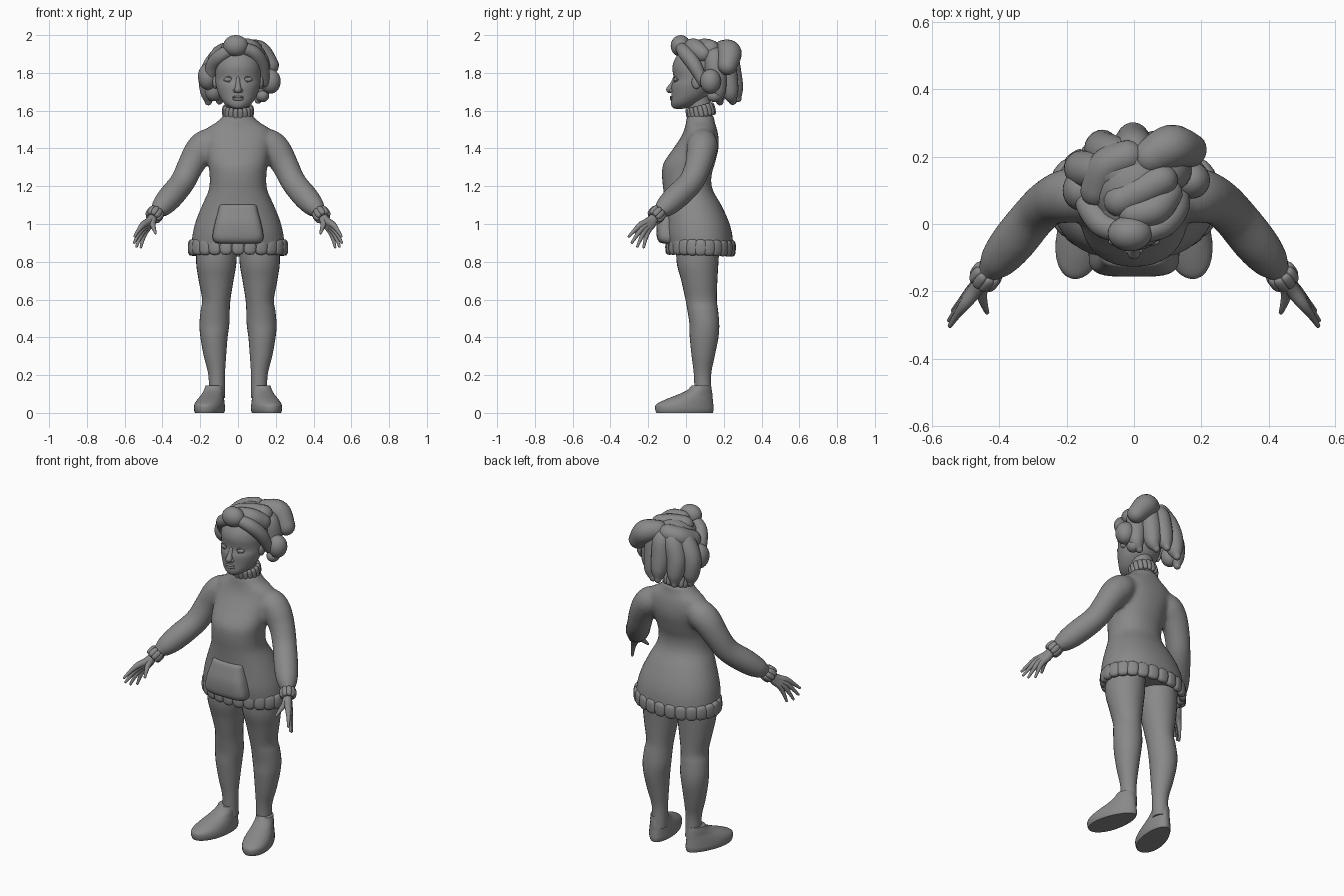
import bpy, bmesh, math, random
from mathutils import Vector, Matrix

if "Cube" in bpy.data.objects:
    bpy.data.objects.remove(bpy.data.objects["Cube"])
random.seed(4)
grey = bpy.data.materials.new("dark_grey")
grey.diffuse_color = (.25, .25, .25, 1)
grey.use_nodes = True
grey.node_tree.nodes["Principled BSDF"].inputs["Base Color"].default_value = grey.diffuse_color


def finish(name, bm, mirror=False):
    bmesh.ops.recalc_face_normals(bm, faces=bm.faces)
    for f in bm.faces:
        f.smooth = True
    me = bpy.data.meshes.new(name)
    bm.to_mesh(me)
    bm.free()
    me.set_sharp_from_angle(angle=math.radians(50))
    me.materials.append(grey)
    ob = bpy.data.objects.new(name, me)
    bpy.context.collection.objects.link(ob)
    if mirror:
        ob.modifiers.new("Mirror", 'MIRROR').use_mirror_merge = False
    return ob


def resample(pts, steps):
    """Catmull-Rom through tuples of any length."""
    p = [pts[0]] + list(pts) + [pts[-1]]
    out = []
    for i in range(1, len(p) - 2):
        for k in range(steps):
            t = k / steps
            out.append([0.5 * (2*b + (c-a)*t + (2*a-5*b+4*c-d)*t*t + (3*b-a-3*c+d)*t**3)
                        for a, b, c, d in zip(p[i-1], p[i], p[i+1], p[i+2])])
    return out + [list(pts[-1])]


def skin(bm, rings):
    vs = [[bm.verts.new(c) for c in r] for r in rings]
    n = len(vs[0])
    for a, b in zip(vs, vs[1:]):
        for i in range(n):
            bm.faces.new((a[i], a[(i+1) % n], b[(i+1) % n], b[i]))
    bm.faces.new(vs[0])
    bm.faces.new(vs[-1])


def loft(name, rings, n=40, power=2, egg=0, mirror=False, xf=None, steps=5):
    """Horizontal sections (x, z, half width, front y, back y)."""
    bm, out = bmesh.new(), []
    for x, z, rx, f, b in resample(rings, steps):
        ring = []
        for i in range(n):
            c, s = math.cos(2*math.pi*i/n), math.sin(2*math.pi*i/n)
            c = math.copysign(abs(c)**(2/power), c)
            s = math.copysign(abs(s)**(2/power), s)
            ring.append(Vector((x + rx*c*(1 - egg*s), (f+b)/2 + (b-f)/2*s, z)))
        out.append(ring)
    skin(bm, out)
    if xf:
        bm.transform(xf)
    return finish(name, bm, mirror)


def tube(name, pts, n=16, mirror=False, steps=6):
    """Round-ended tapering tube through (x, y, z, radius)."""
    P = resample(pts, steps)
    C, R = [Vector(p[:3]) for p in P], [p[3] for p in P]
    t0, t1 = (C[1]-C[0]).normalized(), (C[-1]-C[-2]).normalized()
    caps = [math.radians(a) for a in (25, 50, 70, 86)]
    path = [(C[0] - t0*R[0]*math.sin(a), R[0]*math.cos(a), t0) for a in reversed(caps)]
    for i in range(len(C)):
        t = (C[min(i+1, len(C)-1)] - C[max(i-1, 0)]).normalized()
        path.append((C[i], R[i], t))
    path += [(C[-1] + t1*R[-1]*math.sin(a), R[-1]*math.cos(a), t1) for a in caps]
    u, out = t0.orthogonal(), []
    for c, r, t in path:
        u = (u - t*u.dot(t)).normalized()
        v = t.cross(u)
        out.append([c + r*(math.cos(2*math.pi*i/n)*u + math.sin(2*math.pi*i/n)*v) for i in range(n)])
    bm = bmesh.new()
    skin(bm, out)
    return finish(name, bm, mirror)


def ball(name, c, r, mirror=False):
    bm = bmesh.new()
    m = Matrix.Translation(c) @ Matrix.Diagonal((*r, 1))
    bmesh.ops.create_uvsphere(bm, u_segments=24, v_segments=16, radius=1, matrix=m)
    return finish(name, bm, mirror)


def ruffle(name, c, axis, ra, rb, n, size, mirror=False):
    """Ring of squarish puffs; size = (outward, along ring, along axis)."""
    bm = bmesh.new()
    base = Matrix.Translation(c) @ Vector(axis).to_track_quat('Z', 'Y').to_matrix().to_4x4()
    for i in range(n):
        a = 2*math.pi*i/n
        face = math.atan2(math.sin(a)/rb, math.cos(a)/ra)
        m = base @ Matrix.Translation((ra*math.cos(a), rb*math.sin(a), 0)) @ Matrix.Rotation(face, 4, 'Z')
        for v in bmesh.ops.create_uvsphere(bm, u_segments=16, v_segments=10, radius=1)["verts"]:
            v.co = m @ Vector([s*math.copysign(abs(q)**.7, q) for s, q in zip(size, v.co)])
    return finish(name, bm, mirror)


# Dress and sleeves, fused into one soft surface
body = loft("body", [(0, .87, .248, -.10, .252), (0, .95, .24, -.112, .244), (0, 1.02, .222, -.112, .224),
                     (0, 1.1, .19, -.114, .187), (0, 1.18, .155, -.12, .142), (0, 1.25, .15, -.127, .134),
                     (0, 1.32, .158, -.12, .153), (0, 1.4, .17, -.067, .172), (0, 1.46, .18, -.027, .172),
                     (0, 1.505, .165, -.007, .163), (0, 1.54, .112, .0, .152), (0, 1.575, .078, .005, .148)],
            n=56, power=2.2)
arm = tube("arm", [(.10, .09, 1.445, .06), (.16, .088, 1.425, .08), (.205, .082, 1.385, .08), (.25, .065, 1.31, .071),
                   (.295, .025, 1.22, .067), (.36, -.055, 1.14, .067), (.405, -.11, 1.09, .056),
                   (.43, -.14, 1.065, .036)], n=28)
bm = bmesh.new()
bm.from_mesh(body.data)
bm.from_mesh(arm.data)
bm.transform(Matrix.Scale(-1, 4, (1, 0, 0)))
bm.from_mesh(arm.data)
for o in (body, arm):
    bpy.data.objects.remove(o)
dress = finish("dress", bm)
rm = dress.modifiers.new("Fuse", 'REMESH')
rm.mode, rm.voxel_size, rm.use_smooth_shade = 'VOXEL', .011, True
sm = dress.modifiers.new("Soften", 'SMOOTH')
sm.factor, sm.iterations = .5, 10

# Gathered hem, collar, pocket
ruffle("hem_ruffle", (0, .077, .875), (0, .03, 1), .245, .166, 24, (.021, .034, .043))
ruffle("collar_ruffle", (0, .078, 1.595), (0, -.25, 1), .07, .066, 18, (.014, .014, .034))
tube("neck", [(0, .085, 1.52, .062), (0, .075, 1.6, .062), (0, .06, 1.7, .06)], n=24)
loft("pocket", [(0, .897, .105, -.12, 0), (0, .905, .125, -.142, 0), (0, .935, .135, -.155, 0),
                (0, 1.0, .124, -.155, 0), (0, 1.06, .108, -.14, 0), (0, 1.095, .1, -.128, 0),
                (0, 1.103, .092, -.115, 0)], power=4)

# Cuffs and hands
ruffle("cuff_ruffle", (.441, -.155, 1.05), (.4, -.55, -.6), .031, .031, 9, (.016, .016, .029), mirror=True)
wrist = Vector((.447, -.165, 1.04))
tips = {"index": (.547, -.302, .935), "middle": (.549, -.286, .902),
        "ring": (.537, -.257, .882), "little": (.514, -.224, .878)}
for k, t in tips.items():
    t = Vector(t)
    a, b = wrist.lerp(t, .5) + Vector((.006, -.006, .008)), wrist.lerp(t, .75) + Vector((.005, -.004, .005))
    tube(k + "_finger", [(*wrist, .023), (*wrist.lerp(t, .25), .021), (*a, .017), (*b, .011), (*t, .007)],
         n=12, mirror=True, steps=4)
tube("thumb", [(*wrist, .022), (.453, -.205, 1.005, .017), (.445, -.24, .975, .011), (.437, -.262, .952, .007)],
     n=12, mirror=True, steps=4)

# Legs and shoes
loft("leg", [(.113, .93, .106, -.05, .18), (.115, .8, .107, -.05, .172), (.116, .7, .092, -.025, .166),
             (.115, .6, .075, -.003, .163), (.121, .54, .077, .008, .17), (.125, .47, .079, .018, .176),
             (.127, .4, .072, .02, .172), (.122, .3, .059, .03, .152), (.113, .2, .044, .042, .133),
             (.111, .08, .042, .045, .137)], n=28, mirror=True)
splay = Matrix.Translation((.146, -.003, 0)) @ Matrix.Rotation(math.radians(14), 4, 'Z')
loft("shoe", [(0, 0, .07, -.158, .15), (0, .02, .075, -.164, .154), (0, .045, .073, -.158, .152),
              (0, .07, .066, -.11, .149), (0, .095, .056, -.045, .147), (0, .12, .05, .01, .143),
              (0, .145, .045, .035, .139)], n=32, egg=.13, mirror=True, xf=splay)

# Head and face
loft("head", [(0, 1.61, .015, -.055, -.02), (0, 1.617, .043, -.072, .02), (0, 1.64, .074, -.08, .07),
              (0, 1.68, .1, -.078, .12), (0, 1.73, .116, -.077, .15), (0, 1.77, .12, -.066, .16),
              (0, 1.83, .12, -.072, .165), (0, 1.88, .108, -.055, .165), (0, 1.93, .07, -.01, .14),
              (0, 1.95, .02, .04, .08)], n=40)
tube("nose", [(0, -.058, 1.775, .01), (0, -.07, 1.745, .012), (0, -.086, 1.712, .019)], steps=4)
ball("nostril", (.015, -.078, 1.706), (.012, .012, .01), mirror=True)
ball("eye", (.051, -.053, 1.765), (.025, .012, .013), mirror=True)
for nm, h in (("upper_lid", .014), ("lower_lid", -.012)):
    tube(nm, [(.025, -.059, 1.763, .003), (.05, -.058, 1.765 + h, .004), (.077, -.043, 1.765, .003)],
         n=8, mirror=True, steps=4)
for nm, z, h in (("upper_lip", 1.672, .007), ("lower_lip", 1.661, .008)):
    ball(nm, (0, -.075, z), (.03, .011, h))
ball("ear", (.121, .055, 1.75), (.014, .025, .035), mirror=True)

# Hair: cap, front curls, side puffs
ball("hair_cap", (0, .115, 1.85), (.128, .145, .12))
ball("front_curl", (-.012, -.028, 1.943), (.066, .053, .057))
locks = [
    [(.045, -.02, 1.925, .034), (.09, .0, 1.9, .038), (.125, .045, 1.84, .038), (.14, .09, 1.75, .026)],
    [(-.05, -.02, 1.915, .034), (-.095, .0, 1.885, .038), (-.13, .05, 1.84, .04), (-.15, .09, 1.76, .03)],
    [(.0, .03, 1.935, .045), (.06, .045, 1.93, .05), (.1, .09, 1.9, .045)],
    [(-.04, .07, 1.925, .05), (.02, .1, 1.93, .052), (.08, .13, 1.925, .05)],
    [(-.11, .1, 1.87, .05), (-.08, .17, 1.9, .055), (-.02, .2, 1.92, .05)],
    [(.05, .2, 1.92, .055), (.11, .23, 1.905, .065), (.165, .22, 1.84, .052)],
]
for i, l in enumerate(locks):
    tube("hair_curl_%d" % i, l, n=20)
for nm, c, r in (("left_puff", (-.16, .1, 1.78), (.052, .06, .07)), ("left_low_puff", (-.13, .15, 1.71), (.05, .05, .06)),
                 ("right_puff", (.172, .13, 1.755), (.054, .055, .065)), ("right_low_puff", (.13, .15, 1.68), (.035, .04, .035))):
    ball("hair_" + nm, c, r)

# Back locks fanning down from the crown and flicking outward
for i in range(5):
    a = math.radians(25 + 32*i)
    c, s, j = math.cos(a), math.sin(a), random.uniform(-.025, .025)
    tube("back_lock_%d" % i, [(.04*c, .13 + .05*s, 1.915, .045), (.11*c, .1 + .12*s, 1.88, .055),
                              (.145*c + j, .1 + .14*s, 1.79, .055), (.15*c + j, .1 + .16*s, 1.715 + j, .044),
                              (.14*c + 1.5*j, .1 + .175*s, 1.67 + j, .02)], n=20)
